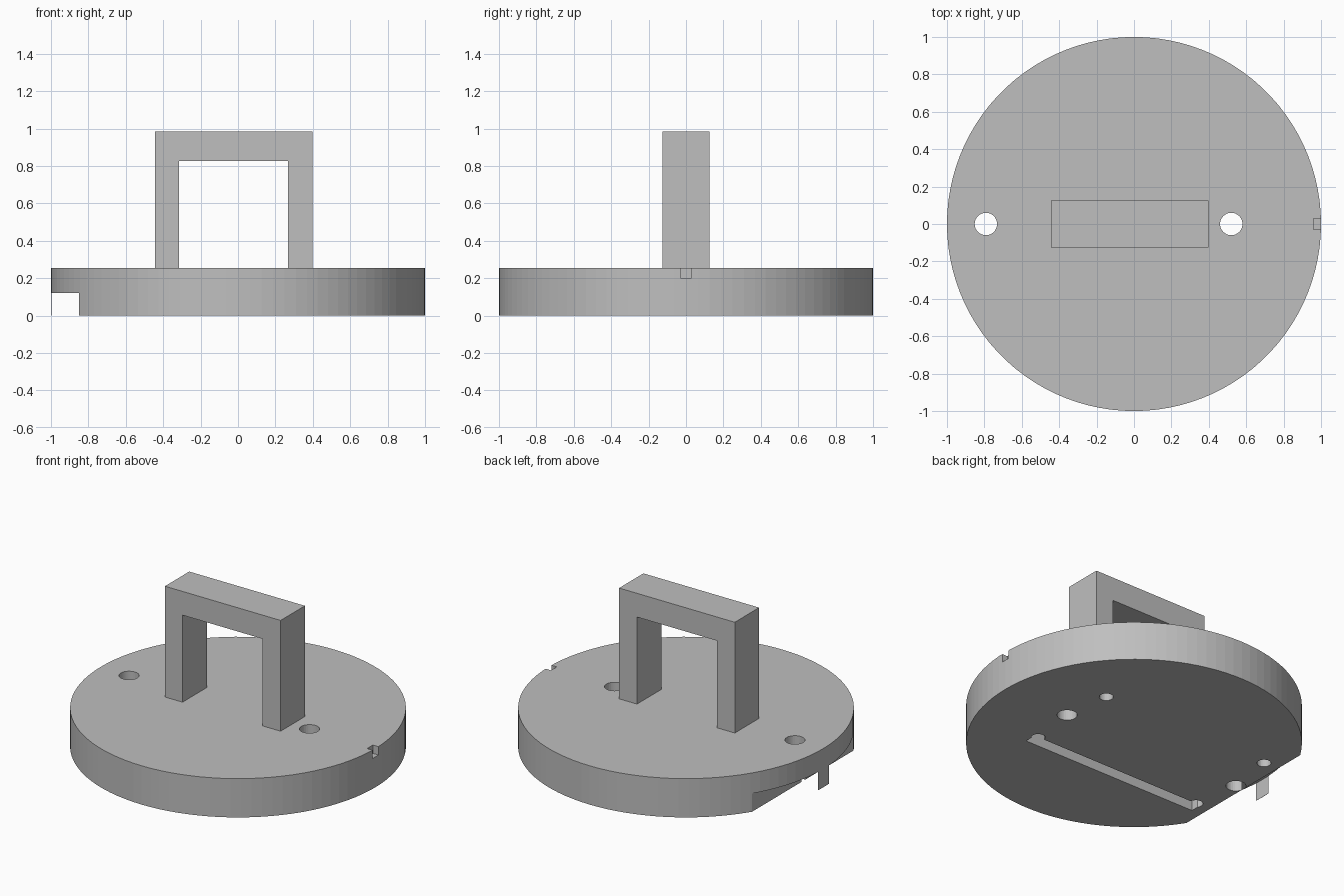
import bpy
import bmesh
from mathutils import Matrix, Vector

cube = bpy.data.objects.get("Cube")
if cube:
    bpy.data.objects.remove(cube, do_unlink=True)

grey = bpy.data.materials.new("plain grey")
grey.use_nodes = True
colour = (0.52, 0.52, 0.52, 1)
grey.diffuse_color = colour
grey.node_tree.nodes["Principled BSDF"].inputs["Base Color"].default_value = colour

THICK = 0.255


def finish(name, bm):
    mesh = bpy.data.meshes.new(name)
    bm.to_mesh(mesh)
    bm.free()
    mesh.materials.append(grey)
    obj = bpy.data.objects.new(name, mesh)
    bpy.context.collection.objects.link(obj)
    return obj


def box(name, low, high):
    low, high = Vector(low), Vector(high)
    bm = bmesh.new()
    place = Matrix.Translation((low + high) / 2) @ Matrix.Diagonal((*(high - low), 1))
    bmesh.ops.create_cube(bm, size=1, matrix=place)
    return finish(name, bm)


def cylinder(name, x, y, radius, bottom, top, sides):
    bm = bmesh.new()
    bmesh.ops.create_cone(bm, cap_ends=True, segments=sides, radius1=radius, radius2=radius,
                          depth=top - bottom,
                          matrix=Matrix.Translation((x, y, (bottom + top) / 2)))
    return finish(name, bm)


def cut(target, cutter):
    cutter.hide_render = True
    mod = target.modifiers.new("cut", "BOOLEAN")
    mod.operation = "DIFFERENCE"
    mod.solver = "EXACT"
    mod.object = cutter
    bpy.context.view_layer.objects.active = target
    bpy.ops.object.modifier_apply(modifier=mod.name)
    bpy.data.objects.remove(cutter, do_unlink=True)


# Round base plate
base = cylinder("base_disc", 0, 0, 1, 0, THICK, 100)

# Step under the right edge, leaving a thin sliver at the rim
cut(base, box("step_cutter", (-0.9982, -0.8, -0.1), (-0.85, 0.8, 0.12)))

# Small key notch in the top of the left rim
cut(base, box("notch_cutter", (0.96, -0.03, 0.2), (1.1, 0.03, 0.4)))

# Two through holes
for x in (-0.792, 0.52):
    cut(base, cylinder("hole_cutter", x, 0, 0.06, -0.1, 0.4, 32))

# Four blind holes underneath
for x in (-0.746, 0.48):
    for y in (-0.315, 0.315):
        cut(base, cylinder("blind_hole_cutter", x, y, 0.042, -0.1, 0.13, 24))

# Long slot joining the front pair of blind holes
cut(base, box("slot_cutter", (-0.78, -0.392, -0.1), (0.51, -0.312, 0.12)))

# Square arch handle, extruded from its front outline
outline = [(-0.443, THICK), (-0.443, 0.983), (0.398, 0.983), (0.398, THICK),
           (0.268, THICK), (0.268, 0.827), (-0.315, 0.827), (-0.315, THICK)]
bm = bmesh.new()
face = bm.faces.new([bm.verts.new((x, -0.126, z)) for x, z in outline])
extruded = bmesh.ops.extrude_face_region(bm, geom=[face])["geom"]
bmesh.ops.translate(bm, vec=(0, 0.252, 0),
                    verts=[v for v in extruded if isinstance(v, bmesh.types.BMVert)])
bmesh.ops.recalc_face_normals(bm, faces=bm.faces)
finish("handle", bm)
